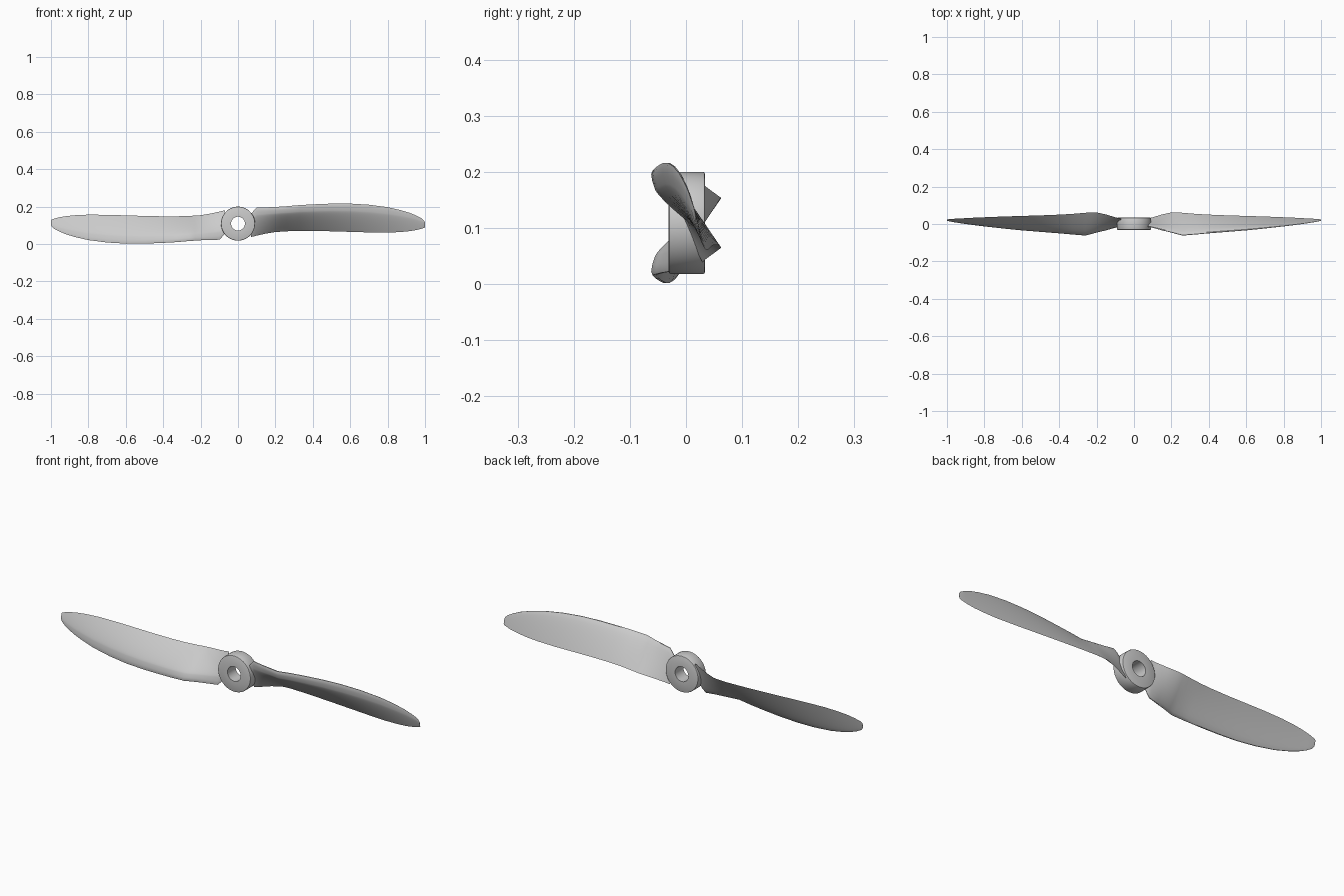
import bpy, bmesh
from math import sin, cos, pi, sqrt, radians

if "Cube" in bpy.data.objects:
    bpy.data.objects.remove(bpy.data.objects["Cube"])

CZ = 0.109  # height of the shaft axis


def skin(name, rings, loop=False):
    """Join closed rings of points into a surface; cap the ends unless looped."""
    bm = bmesh.new()
    vs = [[bm.verts.new(p) for p in r] for r in rings]
    n = len(vs[0])
    pairs = list(zip(vs, vs[1:])) + ([(vs[-1], vs[0])] if loop else [])
    for a, b in pairs:
        for i in range(n):
            j = (i + 1) % n
            bm.faces.new((a[i], a[j], b[j], b[i]))
    if not loop:
        bm.faces.new(vs[0])
        bm.faces.new(vs[-1])
    bmesh.ops.recalc_face_normals(bm, faces=bm.faces)
    me = bpy.data.meshes.new(name)
    bm.to_mesh(me)
    bm.free()
    ob = bpy.data.objects.new(name, me)
    bpy.context.collection.objects.link(ob)
    bpy.ops.object.select_all(action='DESELECT')
    ob.select_set(True)
    bpy.context.view_layer.objects.active = ob
    bpy.ops.object.shade_smooth_by_angle(angle=radians(35))
    return ob


# Hub: a ring with softly broken outer edges
R, r, y0, y1, b = 0.091, 0.037, -0.031, 0.034, 0.004
profile = [(r, y0), (R - b, y0), (R - b * 0.3, y0 + b * 0.3), (R, y0 + b),
           (R, y1 - b), (R - b * 0.3, y1 - b * 0.3), (R - b, y1), (r, y1)]
N = 64
skin("hub", [[(q * cos(2 * pi * k / N), y, CZ + q * sin(2 * pi * k / N))
              for q, y in profile] for k in range(N)], loop=True)


# Blade section: unit airfoil, full on the front side and nearly flat behind
def half(t, T):
    return 5 * T * (0.2969 * sqrt(t) - 0.126 * t - 0.3516 * t**2
                    + 0.2843 * t**3 - 0.1036 * t**4)


M = 14
ts = [(1 - cos(pi * i / M)) / 2 for i in range(M + 1)]
foil = [(t, half(t, 0.37)) for t in reversed(ts)] + \
       [(t, -half(t, 0.07)) for t in ts[1:]]
# Pitch the chord: leading edge high and forward, trailing edge low and aft
s = sqrt(0.5)
foil = [((t - h) * s, (h - t) * s + 2 * h * s) for t, h in foil]
lo = [min(p[k] for p in foil) for k in (0, 1)]
hi = [max(p[k] for p in foil) for k in (0, 1)]
foil = [tuple((p[k] - lo[k]) / (hi[k] - lo[k]) for k in (0, 1)) for p in foil]

# Stations along the blade: x, front y, back y, bottom z, top z
stations = [
    (0.070, -0.014, 0.030, 0.038, 0.160),
    (0.085, -0.016, 0.032, 0.041, 0.180),
    (0.100, -0.020, 0.036, 0.045, 0.195),
    (0.150, -0.034, 0.051, 0.056, 0.196),
    (0.200, -0.046, 0.062, 0.064, 0.198),
    (0.230, -0.054, 0.062, 0.066, 0.200),
    (0.260, -0.062, 0.060, 0.068, 0.202),
    (0.330, -0.056, 0.054, 0.070, 0.208),
    (0.400, -0.050, 0.050, 0.070, 0.212),
    (0.500, -0.042, 0.046, 0.068, 0.216),
    (0.600, -0.034, 0.043, 0.065, 0.216),
    (0.700, -0.024, 0.040, 0.062, 0.210),
    (0.800, -0.013, 0.036, 0.061, 0.197),
    (0.870, -0.004, 0.033, 0.064, 0.181),
    (0.920, 0.003, 0.030, 0.069, 0.166),
    (0.960, 0.009, 0.028, 0.076, 0.149),
    (0.985, 0.014, 0.026, 0.083, 0.135),
    (0.996, 0.016, 0.025, 0.087, 0.124),
    (1.000, 0.018, 0.024, 0.091, 0.115),
]

# Two blades, half a turn apart about the shaft
for name, d in (("right_blade", 1), ("left_blade", -1)):
    skin(name, [[(d * x, ya + u * (yb - ya), CZ + d * (za + v * (zb - za) - CZ))
                 for u, v in foil] for x, ya, yb, za, zb in stations])
